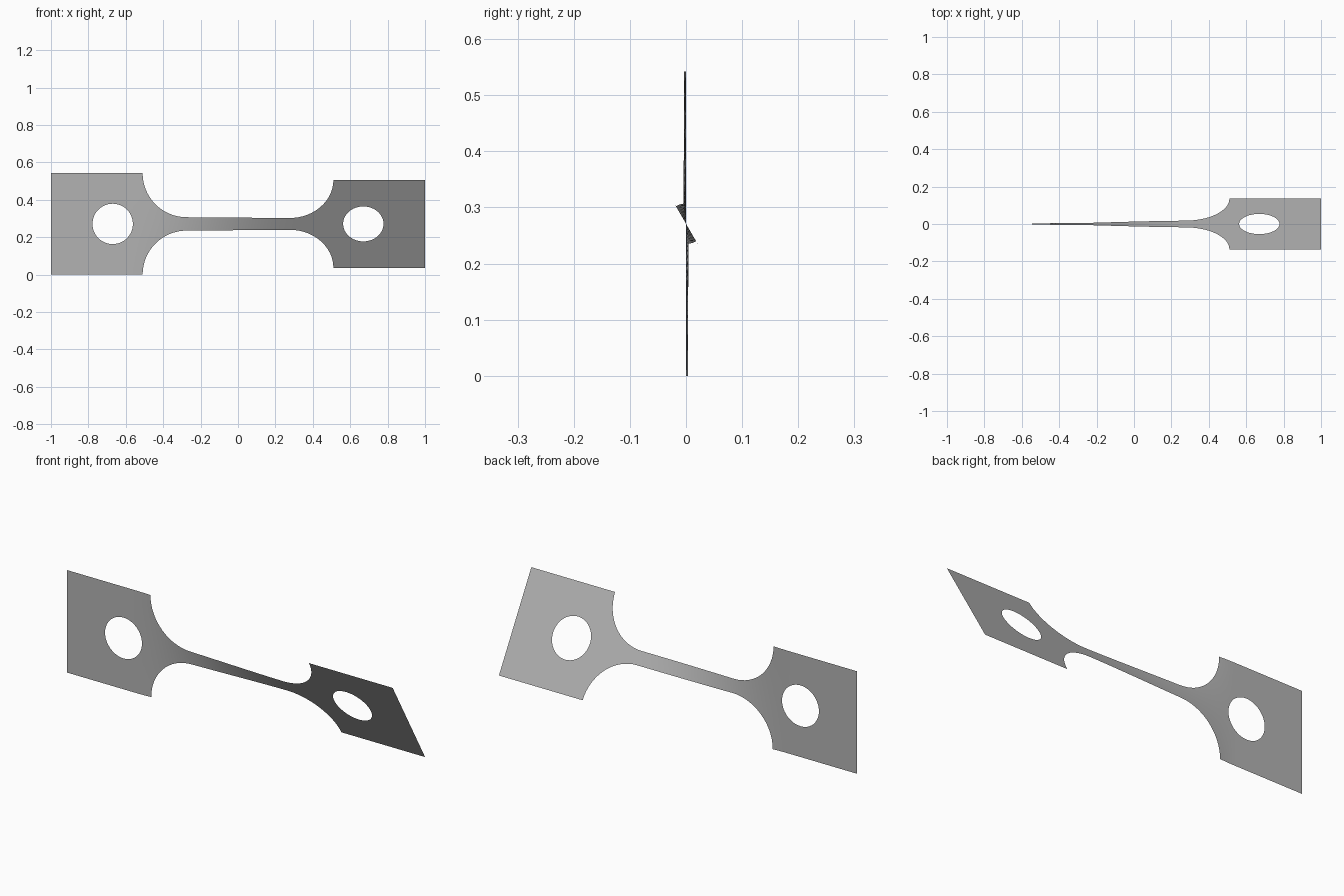
import bpy, bmesh, math

if "Cube" in bpy.data.objects:
    bpy.data.objects.remove(bpy.data.objects["Cube"], do_unlink=True)

HALF, NECK = 0.271, 0.036        # half heights of the tabs and the neck
TAB_END, HOLE_X, HOLE_R = 0.51, 0.67, 0.108
FILLET = HALF - NECK
ROWS = 6


def spread(a, b, n):
    return [a + (b - a) * i / n for i in range(n)]


def half_height(x):
    d = abs(x) - (TAB_END - FILLET)
    if d <= 0:
        return NECK
    if d >= FILLET:
        return HALF
    return HALF - math.sqrt(FILLET ** 2 - d ** 2)


def hole_height(x):
    return math.sqrt(max(0, HOLE_R ** 2 - (abs(x) - HOLE_X) ** 2))


def twisted(x, v):
    # the strip eases from upright to a thirty degree tilt
    t = min(1, max(0, (x + 0.6) / 0.95))
    a = math.radians(30) * t * t * (3 - 2 * t)
    return (x, -v * math.sin(a), HALF + v * math.cos(a))


# column positions: tab, hole, tab, fillet, then mirrored about the neck
N = 24
side = spread(-1, -HOLE_X - HOLE_R, 3)
side += [-HOLE_X - HOLE_R * math.cos(math.pi * i / N) for i in range(N)]
side += spread(-HOLE_X + HOLE_R, -TAB_END, 3)
side += [-TAB_END + FILLET * (1 - math.cos(math.pi / 2 * i / 16)) for i in range(16)]
side = [x for x in side]
# cluster the fillet columns around the arc evenly, ending at the neck
side[-16:] = [-(TAB_END - FILLET) - FILLET * math.cos(math.pi / 2 * i / 16) for i in range(16)]
neck_end = TAB_END - FILLET
columns = side + spread(-neck_end, neck_end, 16) + [neck_end] + [-x for x in reversed(side)]

# sheet surface above and below the centre line, leaving the holes open
bm = bmesh.new()
for sign in (1, -1):
    grid = []
    for x in columns:
        g, h = hole_height(x), half_height(x)
        grid.append([bm.verts.new(twisted(x, sign * (g + (h - g) * r / ROWS)))
                     for r in range(ROWS + 1)])
    for a, b in zip(grid, grid[1:]):
        for r in range(ROWS):
            quad = [a[r], b[r], b[r + 1], a[r + 1]]
            bm.faces.new(quad if sign > 0 else quad[::-1])
bmesh.ops.remove_doubles(bm, verts=bm.verts, dist=0.0001)

mesh = bpy.data.meshes.new("twisted_strip")
bm.to_mesh(mesh)
bm.free()
strip = bpy.data.objects.new("twisted_strip", mesh)
bpy.context.collection.objects.link(strip)
for p in mesh.polygons:
    p.use_smooth = True

# plain grey metal
grey = bpy.data.materials.new("plain_grey")
grey.use_nodes = True
colour = (0.45, 0.45, 0.45, 1)
grey.diffuse_color = colour
grey.node_tree.nodes["Principled BSDF"].inputs["Base Color"].default_value = colour
mesh.materials.append(grey)
